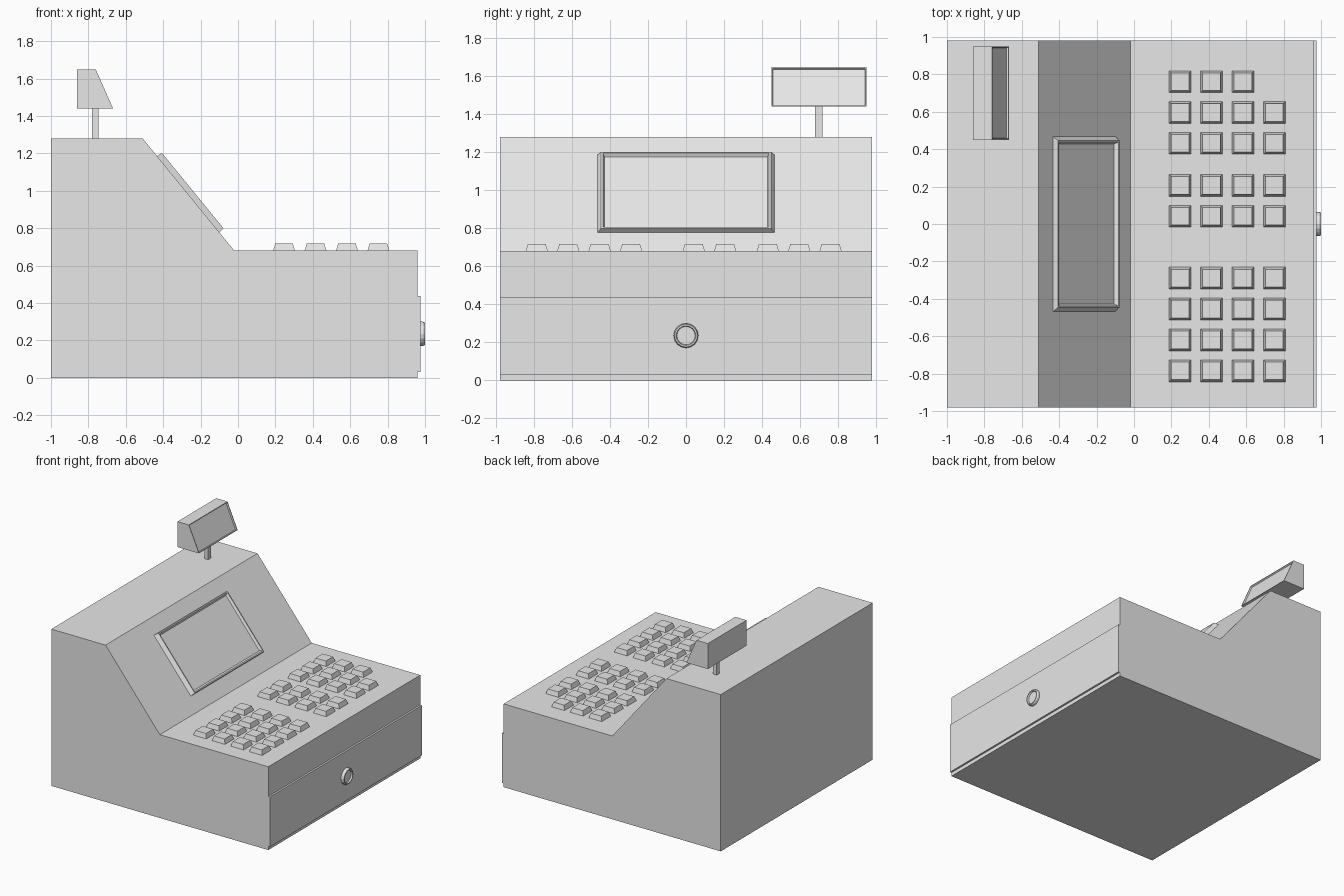
import bpy
import bmesh
from math import cos, sin, pi
from mathutils import Vector

cube = bpy.data.objects.get("Cube")
if cube:
    bpy.data.objects.remove(cube, do_unlink=True)

grey = bpy.data.materials.new("light_grey")
grey.use_nodes = True
grey.diffuse_color = (0.8, 0.8, 0.8, 1)
grey.node_tree.nodes["Principled BSDF"].inputs["Base Color"].default_value = (0.8, 0.8, 0.8, 1)


def finish(name, bm):
    bmesh.ops.recalc_face_normals(bm, faces=bm.faces)
    mesh = bpy.data.meshes.new(name)
    bm.to_mesh(mesh)
    bm.free()
    mesh.materials.append(grey)
    obj = bpy.data.objects.new(name, mesh)
    bpy.context.collection.objects.link(obj)
    return obj


def loft(name, rings):
    """Join matching closed rings of points and cap both ends."""
    bm = bmesh.new()
    loops = [[bm.verts.new(p) for p in ring] for ring in rings]
    for a, b in zip(loops, loops[1:]):
        for i in range(len(a)):
            j = (i + 1) % len(a)
            bm.faces.new((a[i], a[j], b[j], b[i]))
    bm.faces.new(loops[0])
    bm.faces.new(loops[-1])
    return finish(name, bm)


def prism(name, profile, y0, y1):
    """Extrude an x-z profile along y."""
    return loft(name, [[(x, y, z) for x, z in profile] for y in (y0, y1)])


def box(name, x0, x1, y0, y1, z0, z1):
    return prism(name, [(x0, z0), (x1, z0), (x1, z1), (x0, z1)], y0, y1)


def rect(cx, cy, half, z):
    return [(cx + sx * half, cy + sy * half, z)
            for sx, sy in ((-1, -1), (1, -1), (1, 1), (-1, 1))]


# Housing with sloped panel, and the drawer front
HALF = 0.98
slope_top, slope_foot = Vector((-0.51, 0, 1.28)), Vector((-0.02, 0, 0.68))
prism("housing", [(-1, 0), (0.96, 0), (0.96, 0.68), (slope_foot.x, slope_foot.z),
                  (slope_top.x, slope_top.z), (-1, 1.28)], -HALF, HALF)
box("drawer_front", 0.95, 0.975, -HALF, HALF, 0.03, 0.437)

# Raised screen frame with sunken glass, laid on the slope
down = (slope_foot - slope_top).normalized()
normal = Vector((-down.z, 0, down.x))


def screen_ring(t0, t1, half, height):
    return [slope_top + down * t + normal * height + Vector((0, y, 0))
            for t, y in ((t0, -half), (t1, -half), (t1, half), (t0, half))]


loft("screen", [screen_ring(0.122, 0.65, 0.47, -0.005),
                screen_ring(0.125, 0.645, 0.447, 0.031),
                screen_ring(0.134, 0.636, 0.438, 0.031),
                screen_ring(0.146, 0.624, 0.428, 0.012)])

# Customer display: pole and wedge head with an inset face
box("display_pole", -0.78, -0.745, 0.68, 0.718, 1.27, 1.45)
head = prism("display_head", [(-0.862, 1.44), (-0.668, 1.44), (-0.76, 1.648),
                              (-0.862, 1.648)], 0.45, 0.95)
bm = bmesh.new()
bm.from_mesh(head.data)
bm.normal_update()
front = [f for f in bm.faces if f.normal.x > 0.5]
bmesh.ops.inset_region(bm, faces=front, thickness=0.009, depth=0)
bmesh.ops.inset_region(bm, faces=front, thickness=0.003, depth=-0.012)
bm.to_mesh(head.data)
bm.free()

# Keys: two blocks of tapered caps, the back row one short
columns = [0.246 + 0.1683 * i for i in range(4)]
rows = [0.761, 0.596, 0.431, 0.206, 0.041] + [-0.289 - 0.1655 * i for i in range(4)]
for r, y in enumerate(rows):
    for c, x in enumerate(columns):
        if r == 0 and c == 3:
            continue
        loft(f"key_{r + 1}_{c + 1}", [rect(x, y, 0.058, 0.675), rect(x, y, 0.058, 0.681),
                                      rect(x, y, 0.047, 0.717)])

# Round drawer lock with a recessed centre
SIDES = 16
lock = [(0.97, 0.065), (0.99, 0.065), (1.0, 0.06), (1.0, 0.052), (0.988, 0.048)]
loft("drawer_lock", [[(x, r * cos(2 * pi * i / SIDES), 0.235 + r * sin(2 * pi * i / SIDES))
                      for i in range(SIDES)] for x, r in lock])
